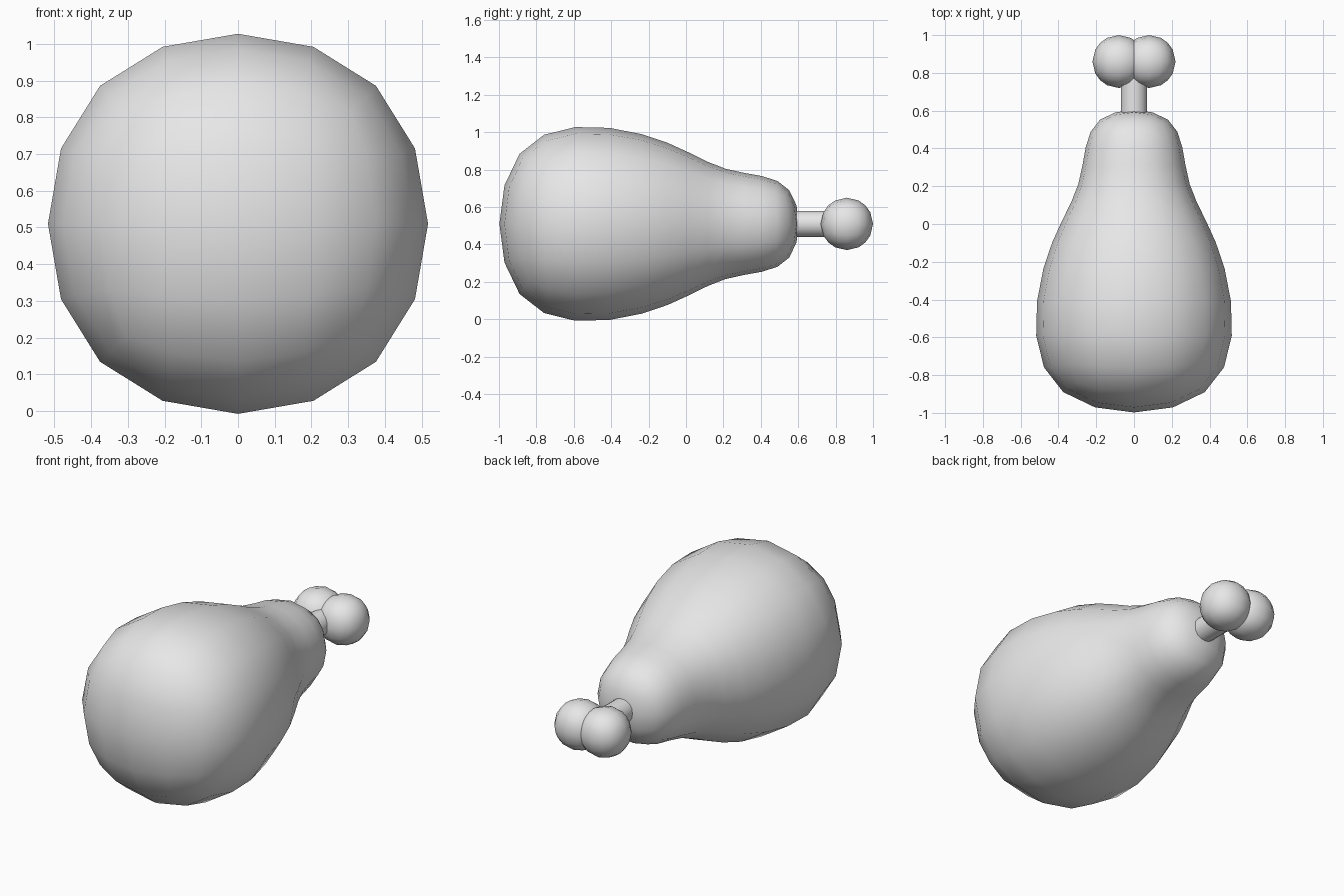
import bpy
import bmesh
from mathutils import Matrix, Vector

default = bpy.data.objects.get("Cube")
if default:
    bpy.data.objects.remove(default, do_unlink=True)

AXIS_Z = 0.51

grey = bpy.data.materials.new("light_grey")
grey.use_nodes = True
grey.diffuse_color = (0.8, 0.8, 0.8, 1)
grey.node_tree.nodes["Principled BSDF"].inputs["Base Color"].default_value = (0.8, 0.8, 0.8, 1)


def finish(name, bm, location, subdivide=True):
    """Turn a bmesh cage into a smooth, optionally subdivided object."""
    bmesh.ops.recalc_face_normals(bm, faces=bm.faces[:])
    mesh = bpy.data.meshes.new(name)
    bm.to_mesh(mesh)
    bm.free()
    mesh.materials.append(grey)
    for face in mesh.polygons:
        face.use_smooth = len(face.vertices) == 4
    obj = bpy.data.objects.new(name, mesh)
    obj.location = location
    bpy.context.collection.objects.link(obj)
    if subdivide:
        mod = obj.modifiers.new("Subdivision", "SUBSURF")
        mod.levels = mod.render_levels = 2
    return obj


# Pear-shaped body: four square sections (y, half size) along the axis
sections = [(-1.073, 0.636), (-0.135, 0.56), (0.19, 0.266), (0.64, 0.306)]
bm = bmesh.new()
rings = [[bm.verts.new((sx * s, y, sz * s))
          for sx, sz in ((-1, -1), (1, -1), (1, 1), (-1, 1))]
         for y, s in sections]
for a, b in zip(rings, rings[1:]):
    for i in range(4):
        j = (i + 1) % 4
        bm.faces.new((a[i], a[j], b[j], b[i]))
bm.faces.new(rings[0])
bm.faces.new(rings[-1])
finish("body", bm, (0, 0, AXIS_Z))

# Thin stem joining the body to the pair of balls
bm = bmesh.new()
bmesh.ops.create_cone(bm, cap_ends=True, segments=16, radius1=0.07, radius2=0.07,
                      depth=0.32, matrix=Matrix.Rotation(1.570796, 4, "X"))
finish("stem", bm, (0, 0.7, AXIS_Z), subdivide=False)

# Two overlapping balls at the back end
for side, x in (("left", 0.08), ("right", -0.08)):
    bm = bmesh.new()
    bmesh.ops.create_cube(bm, size=0.333)
    # Even out the subdivided cube so it is a true ball
    bmesh.ops.subdivide_edges(bm, edges=bm.edges[:], cuts=3, use_grid_fill=True)
    for v in bm.verts:
        v.co = Vector(v.co).normalized() * 0.14
    finish(side + "_ball", bm, (x, 0.86, AXIS_Z), subdivide=False)
